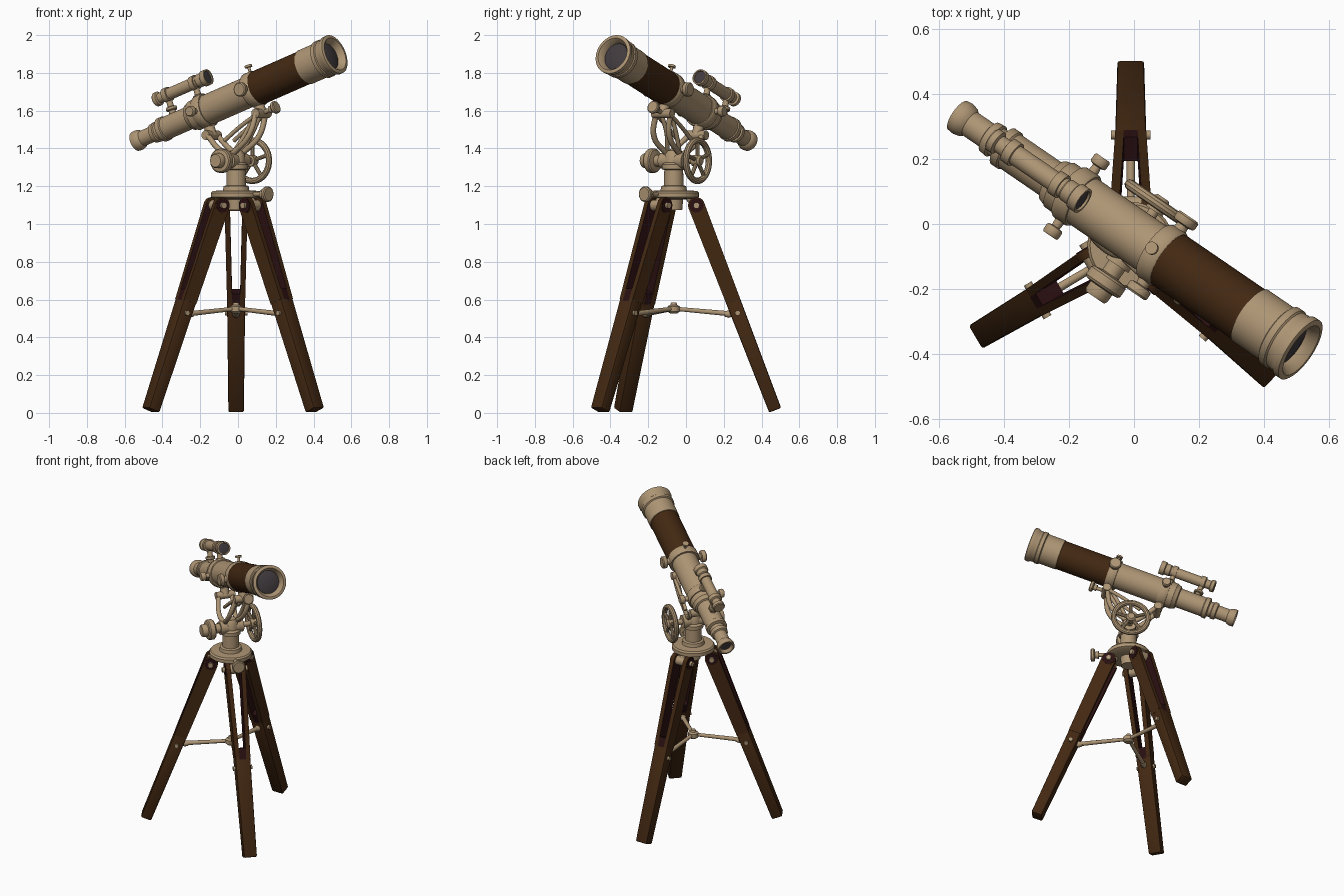
import bpy, bmesh, math
from mathutils import Vector as V

if "Cube" in bpy.data.objects:
    bpy.data.objects.remove(bpy.data.objects["Cube"])


def mat(name, c):
    m = bpy.data.materials.new(name)
    m.diffuse_color = (*c, 1)
    m.use_nodes = True
    m.node_tree.nodes["Principled BSDF"].inputs["Base Color"].default_value = m.diffuse_color
    return m


BRASS = mat("brass", (0.42, 0.30, 0.175))
WOOD = mat("brown_wood", (0.055, 0.021, 0.006))
DARK = mat("dark_red_wood", (0.024, 0.005, 0.006))
GLASS = mat("dark_glass", (0.055, 0.045, 0.05))

# telescope frame: D along tube, U sideways, W up from tube
C = V((-0.01, -0.03, 1.67))
D = V((0.776, -0.531, 0.340)).normalized()
U = V((-D.y, D.x, 0)).normalized()
W = D.cross(U)
O = V((-0.01, -0.065, 0))        # tripod centre
Z = V((0, 0, 1))


def P(t, u=0, w=0):
    return C + D * t + U * u + W * w


def finish(name, bm, mats, angle=35):
    bmesh.ops.remove_doubles(bm, verts=bm.verts, dist=1e-5)
    bmesh.ops.recalc_face_normals(bm, faces=bm.faces)
    me = bpy.data.meshes.new(name)
    bm.to_mesh(me)
    bm.free()
    for m in mats:
        me.materials.append(m)
    ob = bpy.data.objects.new(name, me)
    bpy.context.collection.objects.link(ob)
    bpy.ops.object.select_all(action='DESELECT')
    ob.select_set(True)
    bpy.context.view_layer.objects.active = ob
    bpy.ops.object.shade_smooth_by_angle(angle=math.radians(angle))
    return ob


def lathe(name, prof, origin, axis, m=BRASS, n=32):
    """Turn (distance along axis, radius) points around an axis."""
    axis = axis.normalized()
    a = axis.orthogonal().normalized()
    b = axis.cross(a)
    bm = bmesh.new()
    rings = []
    for i in range(n):
        k = 2 * math.pi * i / n
        r = a * math.cos(k) + b * math.sin(k)
        rings.append([bm.verts.new(origin + axis * t + r * q) for t, q in prof])
    for i in range(n):
        p, q = rings[i], rings[(i + 1) % n]
        for j in range(len(prof) - 1):
            vs = [p[j], p[j + 1], q[j + 1], q[j]]
            if prof[j][1] == 0:
                vs = vs[:3]
                vs[0] = p[j]
            elif prof[j + 1][1] == 0:
                vs = [p[j], p[j + 1], q[j]]
            bm.faces.new(vs)
    return finish(name, bm, [m])


def rod(name, p, q, r, m=BRASS, r2=None, n=16):
    h = (q - p).length
    return lathe(name, [(0, 0), (0, r), (h, r2 or r), (h, 0)], p, q - p, m, n)


def knob(name, p, axis, r, h):
    """Waisted turned knob on a flange."""
    return lathe(name, [(0, 0), (0, r * .6), (h * .45, r * .5), (h * .5, r * .9), (h * .6, r),
                        (h * .9, r), (h, r * .85), (h, 0)], p, axis, n=24)


def pipe(name, pts, r):
    """Smooth bent bar through points."""
    cu = bpy.data.curves.new(name, 'CURVE')
    cu.dimensions = '3D'
    cu.bevel_depth, cu.bevel_resolution, cu.use_fill_caps = r, 3, True
    sp = cu.splines.new('BEZIER')
    sp.bezier_points.add(len(pts) - 1)
    for b, p in zip(sp.bezier_points, pts):
        b.co = p
        b.handle_left_type = b.handle_right_type = 'AUTO'
    cu.materials.append(BRASS)
    ob = bpy.data.objects.new(name, cu)
    bpy.context.collection.objects.link(ob)
    bpy.ops.object.select_all(action='DESELECT')
    ob.select_set(True)
    bpy.context.view_layer.objects.active = ob
    bpy.ops.object.convert(target='MESH')


def prism(name, quads, mats, inner=None, bev=0.006):
    """Tapered box between two four-point sections; side 'inner' takes material 1."""
    bm = bmesh.new()
    a, b = [[bm.verts.new(p) for p in q] for q in quads]
    bm.faces.new(a)
    bm.faces.new(b)
    for i in range(4):
        f = bm.faces.new([a[i], a[(i + 1) % 4], b[(i + 1) % 4], b[i]])
        f.material_index = 1 if i == inner else 0
    bmesh.ops.recalc_face_normals(bm, faces=bm.faces)
    if bev:
        bmesh.ops.bevel(bm, geom=bm.edges[:], offset=bev, segments=2, affect='EDGES', profile=0.5)
    return finish(name, bm, mats)


# ---- main tube ----
lathe("main_tube", [(-.668, 0), (-.668, .03), (-.685, .044), (-.685, .053), (-.665, .055), (-.645, .05),
      (-.635, .042), (-.565, .042), (-.56, .052), (-.535, .055), (-.53, .048), (-.51, .048), (-.505, .066),
      (-.48, .066), (-.475, .061), (-.31, .061), (-.305, .072), (-.285, .078), (-.28, .082), (.09, .082),
      (.15, .085), (.17, .085), (.17, 0)], C, D, n=48)
lathe("wood_sleeve", [(.15, .06), (.15, .092), (.49, .092), (.49, .06)], C, D, WOOD, 48)
lathe("front_collar", [(.47, .08), (.475, .096), (.585, .096), (.59, .104), (.612, .104), (.617, .099),
      (.64, .101), (.652, .108), (.672, .108), (.676, .102), (.676, .09), (.655, .076), (.635, .072),
      (.635, 0)], C, D, n=48)
lathe("front_lens", [(.638, .072), (.646, .045), (.648, 0)], C, D, GLASS, 48)
lathe("eye_lens", [(-.669, .03), (-.672, 0)], C, D, GLASS)

# ---- clamp rings with side knobs, top screw and lower blocks ----
for tag, t, r in (("front", .125, .097), ("rear", -.215, .092)):
    lathe(tag + "_clamp_ring", [(-.028, .07), (-.028, r - .004), (-.022, r), (.022, r), (.028, r - .004),
          (.028, .07)], P(t), D, n=48)
    for s in (-1, 1):
        knob(tag + "_ring_knob", P(t, s * .085), U * s, .038 if tag == "front" else .028, .06)
    rod(tag + "_ring_stem", P(t, 0, -.08), P(t, 0, -.14), .028)
    rod(tag + "_cross_block", P(t, -.06, -.135), P(t, .06, -.135), .025)
rod("top_screw_stem", P(.13, 0, .09), P(.13, 0, .13), .008)
rod("top_screw_head", P(.13, 0, .122), P(.13, 0, .134), .02)
rod("forward_screw_stem", P(.12, 0, -.135), P(.19, 0, -.135), .012)
knob("forward_screw_knob", P(.185, 0, -.135), D, .034, .045)

# ---- finder scope ----
F = P(0, 0, .163)
lathe("finder_tube", [(-.49, 0), (-.49, .034), (-.485, .038), (-.465, .038), (-.46, .028), (-.43, .028),
      (-.425, .04), (-.4, .04), (-.395, .032), (-.2, .032), (-.195, .036), (-.165, .036), (-.16, .043),
      (-.13, .043), (-.13, .035), (-.14, .033), (-.14, 0)], F, D)
lathe("finder_lens", [(-.137, .034), (-.134, 0)], F, D, GLASS)
for t in (-.225, -.41):
    lathe("finder_ring", [(-.014, .02), (-.014, .04), (.014, .04), (.014, .02)], F + D * t, D)
    rod("finder_post", P(t, 0, .05), P(t, 0, .14), .02, r2=.015)
    knob("finder_post_foot", P(t, 0, .055), W, .03, .04)

# ---- mount head, yoke and wheels ----
lathe("mount_column", [(1.075, 0), (1.075, .045), (1.13, .05), (1.135, .12), (1.142, .133), (1.165, .133),
      (1.175, .125), (1.178, .07), (1.2, .066), (1.205, .052), (1.285, .05), (1.29, .062), (1.315, .062),
      (1.325, .048), (1.37, .045), (1.39, .03), (1.39, 0)], O, Z, n=40)
H = O + Z * 1.335
rod("tilt_axle", H - U * .16, H + U * .16, .017)
rod("tilt_drum", H - U * .075, H + U * .075, .042, n=24)
for s in (-1, 1):
    top = H + U * s * .04 + Z * .03
    pipe("front_yoke_arm", [top, H + U * s * .05 + D * .12 + Z * .09, P(.125, s * .045, -.13)], .015)
    pipe("rear_yoke_arm", [top, H + U * s * .05 - D * .06 + Z * .07, P(-.215, s * .045, -.13)], .015)
    pipe("inner_yoke_strut", [top, P(.02, s * .03, -.2), P(.11, s * .03, -.12)], .012)
    pipe("yoke_brace", [P(-.12, s * .045, -.2), P(0, s * .045, -.165), P(.12, s * .045, -.14)], .011)
WC = H + U * .152
ring = [(.017 * math.cos(k * math.pi / 5), .107 + .017 * math.sin(k * math.pi / 5)) for k in range(11)]
lathe("hand_wheel_rim", ring, WC, U, n=40)
lathe("hand_wheel_hub", [(-.025, 0), (-.025, .03), (.015, .03), (.025, .02), (.025, 0)], WC, U)
Q = U.cross(Z)
for i in range(5):
    k = math.tau * i / 5 + .3
    rod("hand_wheel_spoke", WC, WC + (Q * math.cos(k) + Z * math.sin(k)) * .105, .011, n=10)
lathe("focus_knob", [(.075, 0), (.075, .03), (.11, .03), (.115, .058), (.122, .064), (.15, .064), (.157, .058),
      (.16, .04), (.185, .04), (.195, .034), (.195, 0)], H, -U)
K = V((.74, -.67, 0))
rod("plate_screw_stem", O + Z * 1.158 + K * .12, O + Z * 1.158 + K * .2, .012)
knob("plate_screw_knob", O + Z * 1.158 + K * .185, K, .041, .05)

# ---- tripod legs and spreader ----
S = O + Z * .552
lathe("spreader_hub", [(-.025, 0), (-.025, .02), (-.015, .032), (.012, .032), (.02, .018), (.032, .014),
      (.032, 0)], S, Z)
for tag, fx, fy in (("back", -.01, .472), ("left", -.462, -.333), ("right", .407, -.455)):
    foot = V((fx, fy, .014))
    e = V((fx - O.x, fy - O.y, 0)).normalized()
    s = V((-e.y, e.x, 0))
    top = O + e * .12 + Z * 1.098
    n = s.cross((foot - top).normalized())

    def sec(f, a, b):
        h = .044 - .01 * f
        p = top.lerp(foot, f)
        return [p + s * a - n * h, p + s * b - n * h, p + s * b + n * h, p + s * a + n * h]

    for k in (-1, 1):
        prism(tag + "_leg_rail", [sec(0, k * .033, k * .061), sec(.47, k * .02, k * .0475)],
              [WOOD, DARK], inner=3, bev=0)
        rod(tag + "_leg_rail_end", top + s * k * .033, top + s * k * .061, .044, WOOD, n=24)
        rod(tag + "_hinge_cheek", top + s * k * .061, top + s * k * .064, .038, DARK, n=24)
        rod(tag + "_hinge_bolt", top + s * k * .06, top + s * k * .08, .017, n=12)
        mid = top.lerp(foot, .525)
        rod(tag + "_spreader_bolt", mid + s * k * .035, mid + s * k * .06, .014, n=12)
    prism(tag + "_lower_leg", [sec(.465, -.0478, .0478), sec(1, -.041, .041)], [WOOD], bev=.008)
    prism(tag + "_leg_spacer", [sec(.42, -.0225, .0225), sec(.48, -.021, .021)], [DARK], bev=0)
    # brass hinge tongue and spreader arm
    rod(tag + "_hinge_barrel", top - s * .034, top + s * .034, .03, n=20)
    rod(tag + "_hinge_tongue", top, O + e * .085 + Z * 1.145, .026)
    end = top.lerp(foot, .53) - e * .03
    rod(tag + "_spreader_arm", S, end, .011, r2=.014, n=12)
    lathe(tag + "_spreader_joint", [(-.028, 0), (-.02, .014), (0, .02), (.02, .014), (.028, 0)], end - e * .02, e, n=16)
